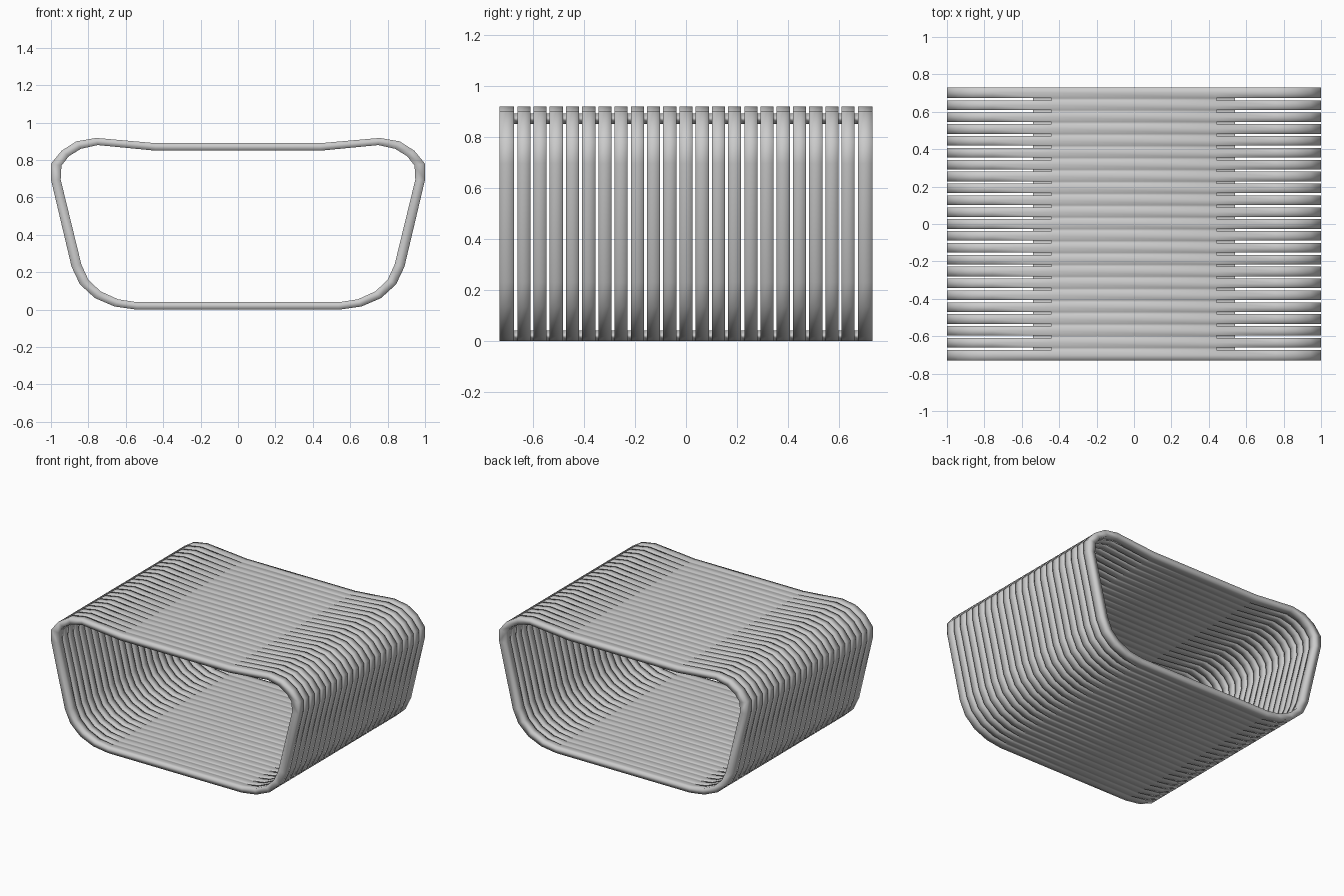
import bpy, bmesh

if "Cube" in bpy.data.objects:
    bpy.data.objects.remove(bpy.data.objects["Cube"])

# Right half of the wall section: (outer x, outer z, inner x, inner z), bottom to top
half = [
    (0.54, 0.00, 0.54, 0.04),
    (0.66, 0.017, 0.64, 0.055),
    (0.765, 0.062, 0.735, 0.098),
    (0.845, 0.135, 0.80, 0.16),
    (0.89, 0.23, 0.837, 0.24),
    (1.00, 0.695, 0.948, 0.695),
    (1.00, 0.78, 0.944, 0.77),
    (0.943, 0.85, 0.905, 0.82),
    (0.864, 0.90, 0.84, 0.86),
    (0.757, 0.918, 0.75, 0.88),
    (0.44, 0.89, 0.44, 0.85),
]
ring = half + [(-a, b, -c, d) for a, b, c, d in reversed(half)]
N = len(ring)
PANELS = {len(half) - 1, N - 1}      # top and bottom segments are uncut

# Rib positions along the depth: 23 ribs, each split by a middle loop
PITCH, WIDTH, END, K = 0.0635, 0.0515, 0.73, 11
ys, is_rib = [], []
for k in range(-K, K + 1):
    c = k * PITCH
    lo = -END if k == -K else c - WIDTH / 2
    hi = END if k == K else c + WIDTH / 2
    ys += [lo, (lo + hi) / 2, hi]
    is_rib += [True, True, False]
is_rib.pop()


def solid(i, j):
    """Is wall segment i filled over depth interval j?"""
    return 0 <= j < len(is_rib) and (is_rib[j] or i % N in PANELS)


bm = bmesh.new()
outer = [[bm.verts.new((p[0], y, p[1])) for p in ring] for y in ys]
inner = [[bm.verts.new((p[2], y, p[3])) for p in ring] for y in ys]

# Skin every filled cell, closing it only where its neighbour is open
for j in range(len(is_rib)):
    for i in range(N):
        if not solid(i, j):
            continue
        n = (i + 1) % N
        o, o2, q, q2 = outer[j], outer[j + 1], inner[j], inner[j + 1]
        bm.faces.new((o[i], o[n], o2[n], o2[i]))
        bm.faces.new((q[i], q2[i], q2[n], q[n]))
        if not solid(i, j - 1):
            bm.faces.new((o[i], q[i], q[n], o[n]))
        if not solid(i, j + 1):
            bm.faces.new((o2[i], o2[n], q2[n], q2[i]))
        if not solid(i - 1, j):
            bm.faces.new((o[i], o2[i], q2[i], q[i]))
        if not solid(i + 1, j):
            bm.faces.new((o[n], q[n], q2[n], o2[n]))

bmesh.ops.recalc_face_normals(bm, faces=bm.faces)
for f in bm.faces:
    f.smooth = True
mesh = bpy.data.meshes.new("ribbed_sleeve")
bm.to_mesh(mesh)
bm.free()
sleeve = bpy.data.objects.new("ribbed_sleeve", mesh)
bpy.context.collection.objects.link(sleeve)
